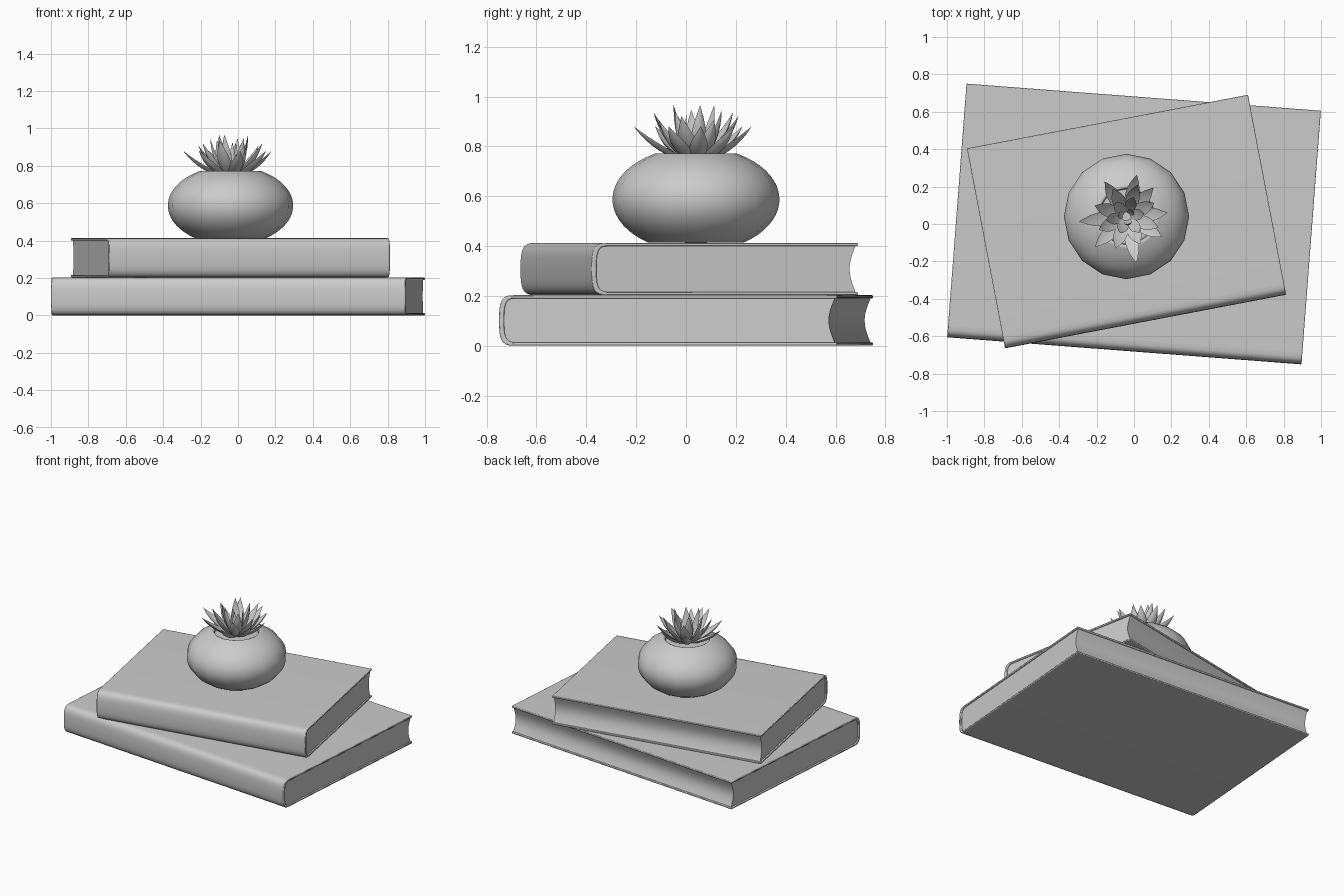
import bpy, bmesh, math
from math import sin, cos, pi, radians
from mathutils import Vector

if "Cube" in bpy.data.objects:
    bpy.data.objects.remove(bpy.data.objects["Cube"])


def make_object(name, bm, loc=(0, 0, 0), rot=0, angle=35):
    bmesh.ops.remove_doubles(bm, verts=bm.verts, dist=1e-5)
    bmesh.ops.recalc_face_normals(bm, faces=bm.faces)
    me = bpy.data.meshes.new(name)
    bm.to_mesh(me)
    bm.free()
    ob = bpy.data.objects.new(name, me)
    bpy.context.collection.objects.link(ob)
    ob.location = loc
    ob.rotation_euler.z = radians(rot)
    bpy.ops.object.select_all(action='DESELECT')
    ob.select_set(True)
    bpy.context.view_layer.objects.active = ob
    bpy.ops.object.shade_smooth_by_angle(angle=radians(angle))
    return ob


def sweep_x(pairs, half, closed_fill):
    """Extrude paired (outer, inner) y-z points along x, with capped ends."""
    bm = bmesh.new()
    ring = [p[0] for p in pairs] + [p[1] for p in reversed(pairs)]
    n, m = len(ring), len(pairs)
    ends = [[bm.verts.new((x, y, z)) for y, z in ring] for x in (-half, half)]
    for i in range(n):
        j = (i + 1) % n
        bm.faces.new((ends[0][i], ends[0][j], ends[1][j], ends[1][i]))
    for e in ends:
        if closed_fill:
            bm.faces.new(e)
        else:
            for i in range(m - 1):
                bm.faces.new((e[i], e[i + 1], e[n - 2 - i], e[n - 1 - i]))
    return bm


def spine_curve(y0, z0, z1, depth, steps=14):
    """Squared-off round spine, running from the top down to the bottom."""
    mid, h = (z0 + z1) / 2, (z1 - z0) / 2
    pts = []
    for i in range(steps + 1):
        a = pi / 2 - pi * i / steps
        c, s = max(cos(a), 0) ** 0.6, math.copysign(abs(sin(a)) ** 0.6, sin(a))
        pts.append((y0 + depth * (1 - c), mid + h * s))
    return pts


def book(name, length, width, z0, z1, loc, rot):
    t, w = 0.013, width / 2
    # wrap-around cover
    outer = [(w, z1)] + spine_curve(-w, z0, z1, 0.065) + [(w, z0)]
    inner = [(w, z1 - t)] + spine_curve(-w + 0.02, z0 + t, z1 - t, 0.05) + [(w, z0 + t)]
    cover = make_object(name + "_cover", sweep_x(list(zip(outer, inner)), length / 2, False),
                        loc, rot)
    bev = cover.modifiers.new("soft_edges", 'BEVEL')
    bev.width, bev.segments, bev.limit_method = 0.004, 2, 'ANGLE'
    bev.angle_limit = radians(50)
    # page block with a hollow fore edge
    back = spine_curve(-w + 0.018, z0 + t, z1 - t, 0.05)
    n = len(back)
    fore = [(w - 0.009 - 0.024 * sin(pi * i / (n - 1)), z1 - t - (z1 - z0 - 2 * t) * i / (n - 1))
            for i in range(n)]
    make_object(name + "_pages", sweep_x(list(zip(back, fore)), length / 2 - 0.009, True),
                loc, rot)


book("lower_book", 1.90, 1.36, 0.0, 0.203, (0, 0, 0), -4.37)
book("upper_book", 1.53, 1.088, 0.203, 0.413, (-0.04, 0.013, 0), 10.8)

# squat round pot: 16 sides, lip and soil inside
CX, CY = -0.04, 0.04
profile = [(0, 0.413)]
for i in range(19):
    a = radians(-55 + 114 * i / 18)
    profile.append((0.335 * cos(a), 0.587 + 0.211 * sin(a)))
profile += [(0.165, 0.771), (0.152, 0.766), (0.147, 0.745), (0, 0.75)]
bm = bmesh.new()
verts = [bm.verts.new((r, 0, z)) for r, z in profile]
edges = [bm.edges.new(e) for e in zip(verts, verts[1:])]
bmesh.ops.spin(bm, geom=verts + edges, cent=(0, 0, 0), axis=(0, 0, 1),
               angle=2 * pi, steps=16, use_duplicate=False)
make_object("pot", bm, (CX, CY, 0), 0, 45)


def add_leaf(bm, angle, reach, tip_z, half_w):
    """Pointed, cupped leaf with a keeled underside."""
    ang = radians(angle)
    out, side = Vector((cos(ang), sin(ang), 0)), Vector((-sin(ang), cos(ang), 0))
    p0 = Vector((0.015, 0.735))
    p2 = Vector((reach, tip_z))
    p1 = (p0 + p2) / 2 + Vector((0.025, -0.025))
    rows, steps = [], 8
    for i in range(steps + 1):
        t = i / steps
        p = p0 * (1 - t) ** 2 + p1 * 2 * t * (1 - t) + p2 * t * t
        d = ((p1 - p0) * (1 - t) + (p2 - p1) * t).normalized()
        up = out * -d.y + Vector((0, 0, d.x))
        c = out * p.x + Vector((0, 0, p.y))
        w = half_w * (0.45 + 0.55 * sin(pi * t / 1.1)) * (1 - t ** 4) + 0.0005
        rows.append([bm.verts.new(c + side * w * u + up * w * v) for u, v in
                     ((-1, 0.22), (0, 0.0), (1, 0.22), (0.55, -0.2), (0, -0.33), (-0.55, -0.2))])
    for a, b in zip(rows, rows[1:]):
        for k in range(6):
            j = (k + 1) % 6
            bm.faces.new((a[k], a[j], b[j], b[k]))
    bm.faces.new(rows[0])
    bm.faces.new(rows[-1])


# succulent rosette: irregular outer ring, then tighter upright rings
bm = bmesh.new()
for ang, reach in ((5, 0.22), (47, 0.21), (76, 0.23), (122, 0.22),
                   (186, 0.255), (224, 0.235), (282, 0.255), (330, 0.22)):
    add_leaf(bm, ang, reach, 0.88, 0.038)
for i in range(8):
    add_leaf(bm, 26 + 45 * i, 0.165 + 0.015 * (i % 2), 0.905 + 0.015 * (i % 3), 0.038)
for i in range(6):
    add_leaf(bm, 10 + 60 * i, 0.095 + 0.015 * (i % 2), 0.965 - 0.02 * (i % 2), 0.032)
for i in range(3):
    add_leaf(bm, 45 + 120 * i, 0.04, 0.925, 0.022)
make_object("succulent_leaves", bm, (CX, CY, 0), 0, 50)
